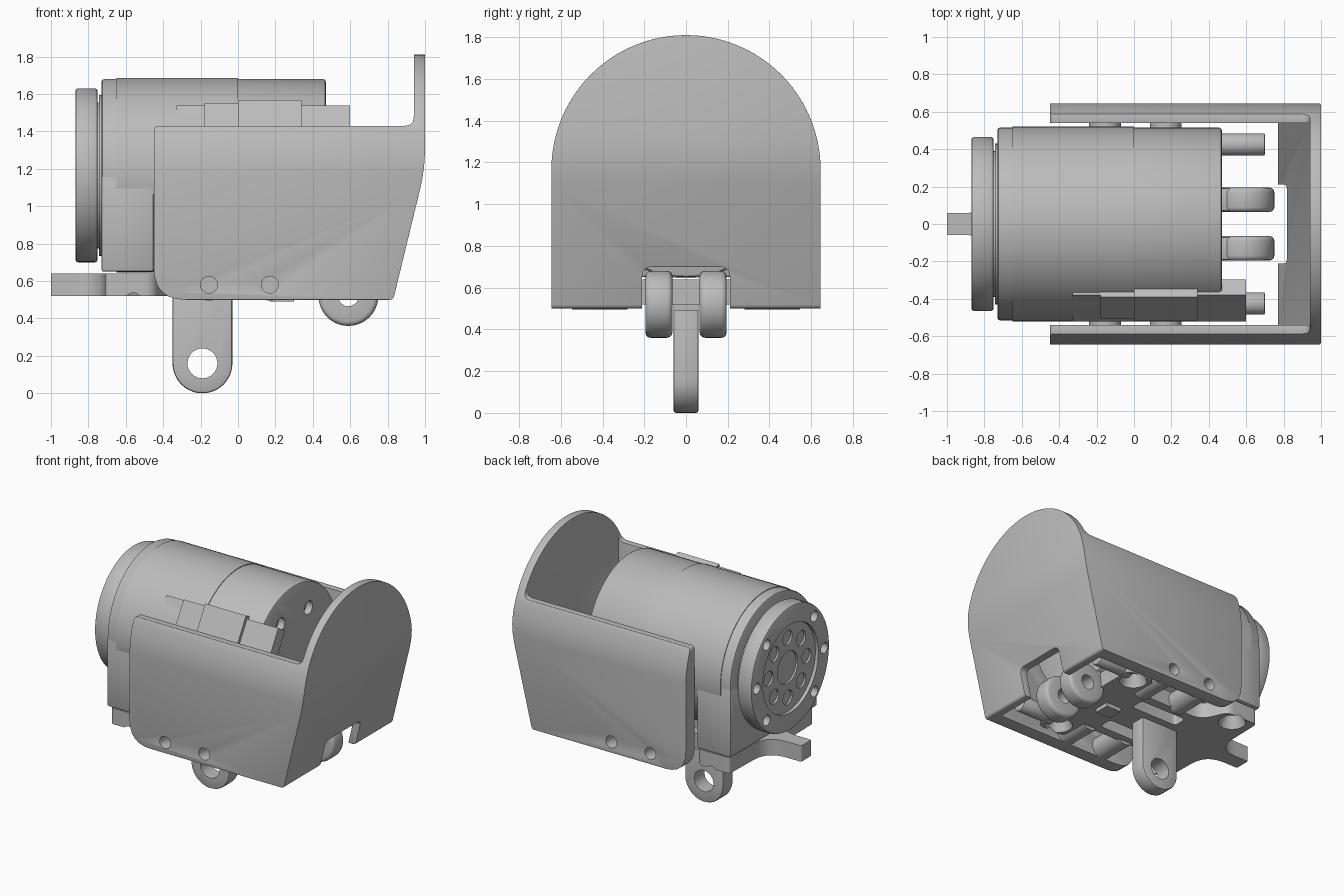
import bpy, bmesh
from math import sin, cos, pi, radians
from mathutils import Vector, Matrix

if "Cube" in bpy.data.objects:
    bpy.data.objects.remove(bpy.data.objects["Cube"])

grey = bpy.data.materials.new("plain_grey")
grey.use_nodes = True
grey.diffuse_color = (0.5, 0.5, 0.5, 1)
grey.node_tree.nodes["Principled BSDF"].inputs["Base Color"].default_value = (0.5, 0.5, 0.5, 1)

AXIS_Z = 1.165   # height of the motor axis


def circle(u, v, r, n=48, start=0.0, sweep=2 * pi):
    count = n if sweep >= 2 * pi else n + 1
    return [(u + r * cos(start + sweep * i / n), v + r * sin(start + sweep * i / n))
            for i in range(count)]


def rect(u0, u1, v0, v1):
    return [(u0, v0), (u1, v0), (u1, v1), (u0, v1)]


def fillet(corners, n=6):
    """Round each (u, v, radius) corner of a polygon."""
    out = []
    for i, (u, v, r) in enumerate(corners):
        p = Vector((u, v))
        if r == 0:
            out.append((u, v))
            continue
        a = p + (Vector(corners[i - 1][:2]) - p).normalized() * r
        b = p + (Vector(corners[(i + 1) % len(corners)][:2]) - p).normalized() * r
        for k in range(n + 1):
            t = k / n
            q = a * (1 - t) ** 2 + p * 2 * t * (1 - t) + b * t ** 2
            out.append((q.x, q.y))
    return out


def make(name, bm):
    bmesh.ops.recalc_face_normals(bm, faces=bm.faces)
    me = bpy.data.meshes.new(name)
    bm.to_mesh(me)
    bm.free()
    me.materials.append(grey)
    ob = bpy.data.objects.new(name, me)
    bpy.context.collection.objects.link(ob)
    return ob


def prism(name, pts, axis, lo, hi):
    """Extrude a flat outline along an axis from lo to hi."""
    place = {"x": lambda u, v, w: (w, u, v),
             "y": lambda u, v, w: (u, w, v),
             "z": lambda u, v, w: (u, v, w)}[axis]
    bm = bmesh.new()
    low = [bm.verts.new(place(u, v, lo)) for u, v in pts]
    high = [bm.verts.new(place(u, v, hi)) for u, v in pts]
    bm.faces.new(low)
    bm.faces.new(high)
    for i in range(len(pts)):
        j = (i + 1) % len(pts)
        bm.faces.new((low[i], low[j], high[j], high[i]))
    return make(name, bm)


def apply(ob, mod):
    bpy.context.view_layer.objects.active = ob
    bpy.ops.object.modifier_apply(modifier=mod.name)


def boolean(ob, cutters, operation="DIFFERENCE"):
    for c in cutters:
        m = ob.modifiers.new("cut", "BOOLEAN")
        m.operation, m.solver, m.object = operation, "EXACT", c
        apply(ob, m)
        bpy.data.objects.remove(c)


def finish(ob, width=0.0, segments=2):
    """Soften the edges and shade smooth."""
    if width:
        m = ob.modifiers.new("soft_edges", "BEVEL")
        m.width, m.segments, m.limit_method = width, segments, "ANGLE"
        m.angle_limit = radians(40)
        apply(ob, m)
    bpy.ops.object.select_all(action="DESELECT")
    ob.select_set(True)
    bpy.context.view_layer.objects.active = ob
    bpy.ops.object.shade_smooth_by_angle(angle=radians(35))
    return ob


# Cover: side walls joined by a round-topped end shield
cover = prism("cover", fillet([(-.45, 1.43, .03), (.94, 1.43, .05), (.94, 1.83, 0), (1, 1.83, 0),
                               (1, 1.2, .12), (.83, .5, .02), (-.45, .5, .17)]), "y", -.66, .66)
dome = prism("dome", [(-.645, .4), (.645, .4)] + circle(0, AXIS_Z, .645, 48, 0, pi), "x", -.6, 1.1)
boolean(cover, [dome], "INTERSECT")
hollow = prism("hollow", [(-.6, .4), (.746, .4), (.94, 1.2), (.94, 2), (-.6, 2)], "y", -.54, .54)
notch = prism("notch", fillet([(-.21, .4, 0), (.21, .4, 0), (.21, .7, .05), (-.21, .7, .05)]), "x", .6, 1.1)
screws_x = (-.155, .17)
boolean(cover, [hollow, notch] + [prism("hole", circle(x, .58, .045, 24), "y", -.7, .7) for x in screws_x])
finish(cover, .016, 3)

# Spacers between the base and the cover walls
for side, s in (("left", 1), ("right", -1)):
    for i, x in enumerate(screws_x):
        finish(prism(f"spacer_{side}_{i}", circle(x, .58, .085, 32), "y",
                     *sorted((s * .28, s * .545))))

# Motor body with a ring of holes in its end
body = prism("motor_body", circle(0, AXIS_Z, .515, 96), "x", -.73, .47)
finish(body, .015)
boolean(body, [prism("hole", circle(.33 * cos(a), AXIS_Z + .33 * sin(a), .05, 20), "x", .42, .6)
               for a in (i * pi / 3 for i in range(6))])
finish(body)
finish(prism("motor_sleeve", circle(0, AXIS_Z, .52, 96), "x", -.65, 0))
finish(prism("motor_foot_block", rect(-.515, .515, .65, AXIS_Z), "x", -.73, -.45), .012)
finish(prism("spacer_ring", circle(0, AXIS_Z, .43, 64), "x", -.742, -.72))
finish(prism("hub_neck", circle(0, AXIS_Z, .39, 64), "x", -.77, -.72))

# Output flange with a recessed face, pockets and screw holes
flange = finish(prism("output_flange", circle(0, AXIS_Z, .465, 80), "x", -.87, -.75), .015)
cutters = [prism("recess", circle(0, AXIS_Z, .33, 64), "x", -.9, -.845),
           prism("centre_pocket", circle(0, AXIS_Z, .12, 32), "x", -.9, -.83)]
for i in range(8):
    a = i * pi / 4
    cutters.append(prism("pocket", circle(.225 * cos(a), AXIS_Z + .225 * sin(a), .055, 20), "x", -.9, -.83))
    if i not in (2, 6):
        cutters.append(prism("screw_hole", circle(.4 * cos(a), AXIS_Z + .4 * sin(a), .04, 20), "x", -.9, -.82))
boolean(flange, cutters)
finish(flange)

# Connector box leaning against the motor's side, with a raised lid
lean = Matrix.Translation((0, 0, AXIS_Z)) @ Matrix.Rotation(radians(-30), 4, "X")
for name, x0, x1, z0, z1, d in (("connector_box", -.33, .6, -.15, .135, .515),
                                ("connector_lid", -.18, .34, -.1, .14, .53),
                                ("connector_cap", 0, .34, -.1, .155, .54)):
    box = prism(name, rect(x0, x1, z0, z1), "y", -d, -.42)
    box.data.transform(lean)
    finish(box)

# Base plate with a long front tongue, waisted sides and countersunk holes
half = [(-1, .06, .01), (-.72, .06, .16), (-.71, .5, .03), (-.45, .5, .05), (-.36, .3, .09),
        (.16, .3, .09), (.24, .5, .05), (.47, .5, .05), (.47, .2, 0)]
plate = prism("base_plate", fillet(half + [(x, -y, r) for x, y, r in reversed(half)]), "z", .52, .64)
cutters = []
for s in (1, -1):
    cutters.append(prism("slot", fillet([(-.28, s * .12, .03), (.12, s * .12, .03),
                                         (.12, s * .23, .03), (-.28, s * .23, .03)]), "z", .4, .8))
    for x in (-.56, .35):
        bm = bmesh.new()
        bmesh.ops.create_cone(bm, cap_ends=True, segments=24, radius1=.1, radius2=.04, depth=.14,
                              matrix=Matrix.Translation((x, s * .41, .585)))
        cutters.append(make("countersink", bm))
boolean(plate, cutters)
finish(plate)

# Rear prongs and hinge lugs, in mirrored pairs
for side, s in (("left", 1), ("right", -1)):
    finish(prism(f"rear_prong_{side}", circle(s * .425, .58, .06, 24), "x", .4, .7), .008)
    y0, y1 = sorted((s * .065, s * .195))
    lug = finish(prism(f"hinge_lug_{side}", circle(.59, .52, .16, 40), "y", y0, y1), .025, 3)
    boolean(lug, [prism("hole", circle(.59, .52, .055, 24), "y", y0 - .1, y1 + .1)])
    finish(lug)
    arm = prism(f"hinge_arm_{side}", rect(.38, .56, .53, .65), "y", y0 + .005, y1 - .005)
    boolean(arm, [prism("hole", circle(.59, .52, .055, 24), "y", y0 - .1, y1 + .1)])
    finish(arm, .01)

# Hanging eye bracket below the base, and its small rear foot
eye = prism("hanging_eye", [(-.03, .6), (-.35, .6)] + circle(-.19, .16, .16, 24, pi, pi), "y", -.06, .06)
finish(eye, .012)
boolean(eye, [prism("hole", circle(-.19, .16, .08, 32), "y", -.2, .2)])
finish(eye)
finish(prism("bracket_foot", rect(.17, .3, .49, .53), "y", -.06, .06))
